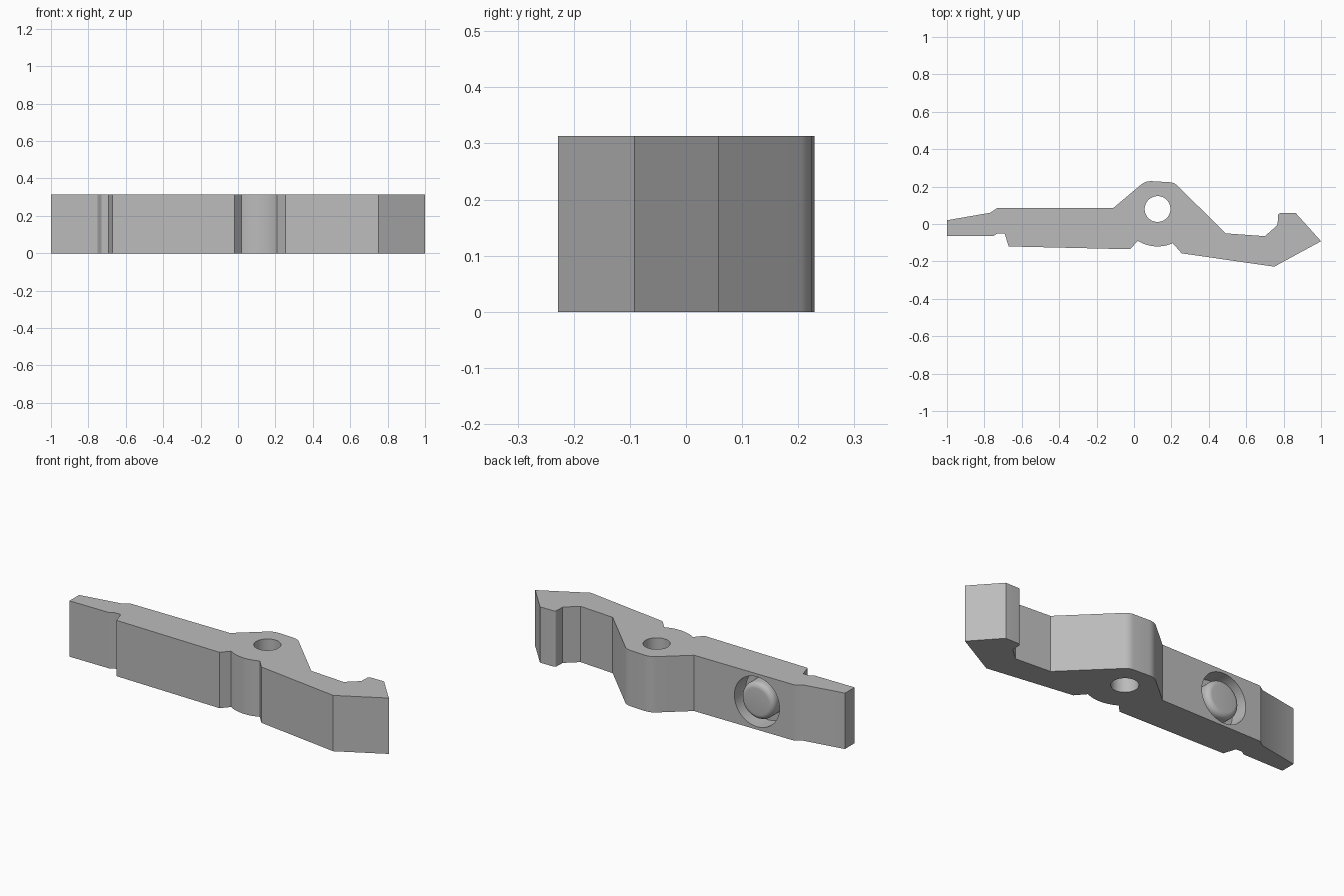
import bpy, bmesh
from math import sin, cos, pi, radians
from mathutils import Matrix, Vector

cube = bpy.data.objects.get("Cube")
if cube:
    bpy.data.objects.remove(cube, do_unlink=True)

HEIGHT = 0.313
PIVOT = Vector((0.126, 0.08))      # pivot hole centre
POCKET = Vector((-0.5, 0.085, HEIGHT / 2))   # centre of the round recess

metal = bpy.data.materials.new("plain_grey")
metal.use_nodes = True
metal.diffuse_color = (0.5, 0.5, 0.5, 1)
metal.node_tree.nodes["Principled BSDF"].inputs["Base Color"].default_value = (0.5, 0.5, 0.5, 1)


def make_object(name, bm):
    bmesh.ops.recalc_face_normals(bm, faces=bm.faces)
    mesh = bpy.data.meshes.new(name)
    bm.to_mesh(mesh)
    bm.free()
    mesh.materials.append(metal)
    obj = bpy.data.objects.new(name, mesh)
    bpy.context.collection.objects.link(obj)
    return obj


def smooth(obj):
    bpy.ops.object.select_all(action='DESELECT')
    obj.select_set(True)
    bpy.context.view_layer.objects.active = obj
    bpy.ops.object.shade_smooth_by_angle(angle=radians(25))


def corner(a, b, c, cut, steps=5):
    """Round corner b with a quadratic curve starting 'cut' away from it."""
    a, b, c = Vector(a), Vector(b), Vector(c)
    p, q = b + (a - b).normalized() * cut, b + (c - b).normalized() * cut
    ts = [i / steps for i in range(steps + 1)]
    return [p * (1 - t) ** 2 + b * 2 * t * (1 - t) + q * t * t for t in ts]


def cutter(name, radius, depth, matrix):
    bm = bmesh.new()
    bmesh.ops.create_cone(bm, cap_ends=True, segments=48, radius1=radius,
                          radius2=radius, depth=depth, matrix=matrix)
    obj = make_object(name, bm)
    obj.hide_render = True
    return obj


# Lever outline, clockwise from the thin tail
tail = [(-1, -0.065), (-1, 0.02), (-0.77, 0.06), (-0.73, 0.086), (-0.11, 0.086)]
hump = (corner((-0.11, 0.086), (0.062, 0.231), (0.21, 0.222), 0.035)
        + corner((0.062, 0.231), (0.215, 0.222), (0.49, -0.05), 0.025))
valley = [(0.49, -0.05), (0.70, -0.065), (0.768, -0.005)]
hook = (corner((0.768, -0.005), (0.77, 0.058), (0.865, 0.058), 0.015)
        + [(0.865, 0.058), (1, -0.092), (0.75, -0.228), (0.255, -0.157)])
arc = [PIVOT + 0.2 * Vector((sin(a), -cos(a)))
       for a in [radians(24 - 56 * i / 14) for i in range(15)]]
belly = [(-0.02, -0.135), (-0.67, -0.12), (-0.692, -0.05), (-0.73, -0.05), (-0.752, -0.065)]

bm = bmesh.new()
outline = [bm.verts.new((p[0], p[1], 0)) for p in tail + hump + valley + hook + arc + belly]
base = bm.faces.new(outline)
grown = bmesh.ops.extrude_face_region(bm, geom=[base])
bmesh.ops.translate(bm, vec=(0, 0, HEIGHT),
                    verts=[v for v in grown["geom"] if isinstance(v, bmesh.types.BMVert)])
lever = make_object("lever_body", bm)

# Pivot hole and round recess on the back
face_back = Matrix.Rotation(-pi / 2, 4, 'X')
cutters = [
    cutter("pivot_hole_cutter", 0.069, 1, Matrix.Translation((PIVOT.x, PIVOT.y, 0.15))),
    cutter("recess_cutter", 0.14, 0.2, Matrix.Translation(POCKET) @ face_back),
]
for c in cutters:
    mod = lever.modifiers.new(c.name, 'BOOLEAN')
    mod.operation, mod.solver, mod.object = 'DIFFERENCE', 'EXACT', c
    bpy.ops.object.select_all(action='DESELECT')
    lever.select_set(True)
    bpy.context.view_layer.objects.active = lever
    bpy.ops.object.modifier_apply(modifier=mod.name)
    bpy.data.objects.remove(c, do_unlink=True)
smooth(lever)

# Round-edged post standing in the recess, lathed about its axis
ROUND, RADIUS = 0.03, 0.103
profile = [(RADIUS, 0, -0.101)]
profile += [(RADIUS - ROUND + ROUND * cos(a), 0, -ROUND + ROUND * sin(a))
            for a in [pi / 2 * i / 6 for i in range(7)]]
profile.append((0, 0, 0))
bm = bmesh.new()
points = [bm.verts.new(p) for p in profile]
edges = [bm.edges.new(pair) for pair in zip(points, points[1:])]
bmesh.ops.spin(bm, geom=points + edges, cent=(0, 0, 0), axis=(0, 0, 1),
               angle=2 * pi, steps=48)
bmesh.ops.remove_doubles(bm, verts=bm.verts, dist=0.0001)
bm.transform(Matrix.Translation(POCKET) @ face_back)
smooth(make_object("recess_post", bm))
